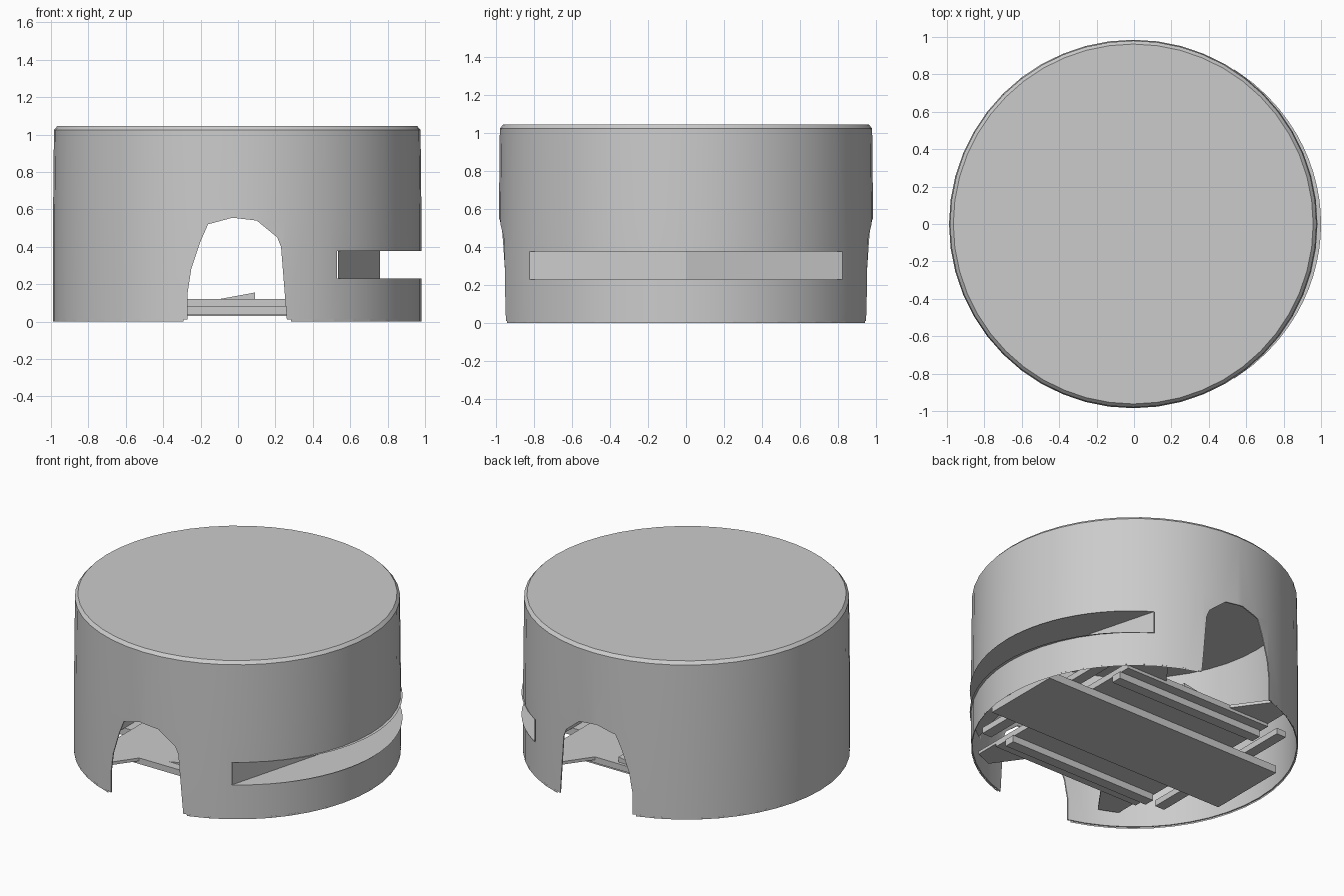
import bpy, bmesh, math

old = bpy.data.objects.get("Cube")
if old:
    bpy.data.objects.remove(old, do_unlink=True)

grey = bpy.data.materials.new("plain_grey")
grey.use_nodes = True
colour = (0.6, 0.6, 0.6, 1)
grey.diffuse_color = colour
grey.node_tree.nodes["Principled BSDF"].inputs["Base Color"].default_value = colour


def finish(name, bm):
    bmesh.ops.recalc_face_normals(bm, faces=bm.faces)
    mesh = bpy.data.meshes.new(name)
    bm.to_mesh(mesh)
    bm.free()
    mesh.materials.append(grey)
    obj = bpy.data.objects.new(name, mesh)
    bpy.context.collection.objects.link(obj)
    return obj


def prism(name, points, offset):
    """Extrude a closed polygon along an offset."""
    bm = bmesh.new()
    face = bm.faces.new([bm.verts.new(p) for p in points])
    new = bmesh.ops.extrude_face_region(bm, geom=[face])["geom"]
    verts = [g for g in new if isinstance(g, bmesh.types.BMVert)]
    bmesh.ops.translate(bm, verts=verts, vec=offset)
    return finish(name, bm)


def board(name, x0, x1, y0, y1, z0, z1):
    pts = [(x0, y0, z0), (x1, y0, z0), (x1, y1, z0), (x0, y1, z0)]
    return prism(name, pts, (0, 0, z1 - z0))


# Hollow drum: rings of (radius, height), outside then inside
SIDES, WALL, TOP, RADIUS = 48, 0.008, 1.045, 0.985
outer = [(RADIUS, 0.01), (RADIUS, 0.55), (0.98, 1.025), (0.962, TOP)]
inner = [(0.977, 0.01), (0.977, 0.55), (0.965, TOP - WALL)]
bm = bmesh.new()


def ring(r, z):
    angles = [math.tau * i / SIDES for i in range(SIDES)]
    return [bm.verts.new((r * math.cos(a) - 0.004, r * math.sin(a), z)) for a in angles]


rows = [ring(*r) for r in reversed(inner)] + [ring(*r) for r in outer]
for low, high in zip(rows, rows[1:]):
    for i in range(SIDES):
        j = (i + 1) % SIDES
        bm.faces.new((low[i], low[j], high[j], high[i]))
bm.faces.new(rows[0])
bm.faces.new(rows[-1])
drum = finish("drum", bm)

# Arched doorway cut through front and back
arch = [(-0.27, -0.1), (-0.27, 0.15), (-0.25, 0.28), (-0.2, 0.43), (-0.16, 0.52),
        (-0.03, 0.555), (0.1, 0.54), (0.21, 0.45), (0.23, 0.4), (0.25, 0.15), (0.27, -0.1)]
door_cutter = prism("door_cutter", [(x, -1.2, z) for x, z in arch], (0, 2.4, 0))

# Long slot cut around the side
LOW, HIGH, END, NOTCH = 0.23, 0.378, 0.825, 0.535
slot_cutter = board("slot_cutter", 0.45, 1.2, -END, END, LOW, HIGH)

for cutter in (door_cutter, slot_cutter):
    mod = drum.modifiers.new(cutter.name, "BOOLEAN")
    mod.operation = "DIFFERENCE"
    mod.solver = "EXACT"
    mod.object = cutter
    cutter.hide_render = True
bpy.context.view_layer.objects.active = drum
drum.select_set(True)
for mod in list(drum.modifiers):
    bpy.ops.object.modifier_apply(modifier=mod.name)
bpy.ops.object.shade_smooth_by_angle(angle=math.radians(25))
for cutter in (door_cutter, slot_cutter):
    bpy.data.objects.remove(cutter, do_unlink=True)

# Shallow pocket behind the slot: floor, ceiling and a slightly bent back wall
bm = bmesh.new()
STEPS = 24
cols = []
for i in range(STEPS + 1):
    t = 2 * i / STEPS - 1
    y = END * t
    back = 0.76 - (0.76 - NOTCH) * abs(t)
    front = math.sqrt(RADIUS ** 2 - y ** 2) + 0.015 * (1 - t * t)
    path = [(front, LOW), (back, LOW), (back, HIGH), (front, HIGH)]
    cols.append([bm.verts.new((x, y, z)) for x, z in path])
for a, b in zip(cols, cols[1:]):
    for k in range(3):
        bm.faces.new((a[k], a[k + 1], b[k + 1], b[k]))
finish("slot_pocket", bm)

# Floor deck and the long plank under it
board("floor_deck", -0.55, 0.55, -0.64, 0.6, 0.08, 0.12)
board("centre_plank", -0.89, 0.89, -0.27, 0.27, 0.03, 0.08)

# Battens across the ends, and corner panels reaching to the wall
corner = [(0.25, 0.6), (0.43, 0.85), (0.55, 0.8), (0.55, 0.6)]
for sx, side in ((-1, "right"), (1, "left")):
    x = 0.68 * sx
    board(side + "_cross_batten", x - 0.035, x + 0.035, -0.57, 0.57, 0.08, 0.12)
    for sy, end in ((-1, "front"), (1, "back")):
        pts = [(px * sx, py * sy, 0.1) for px, py in corner]
        prism(end + "_" + side + "_corner_panel", pts, (0, 0, 0.02))

# Narrow strips under the deck and small wedges lying on it
for sy, end in ((-1, "front"), (1, "back")):
    y = 0.5 * sy
    board(end + "_strip", -0.54, 0.56, y - 0.035, y + 0.035, 0.035, 0.08)
    wedge = [(-0.1, y, 0.12), (0.09, y, 0.12), (0.09, y, 0.155)]
    prism(end + "_deck_wedge", wedge, (0, 0.08 * sy, 0))

# Thin foot ring under the wall, open at the doorways
bm = bmesh.new()
for half in (0, math.pi):
    prev = None
    for i in range(21):
        a = half - math.radians(73) + math.radians(146) * i / 20
        c, s = RADIUS * math.cos(a) - 0.004, RADIUS * math.sin(a)
        pair = [bm.verts.new((c, s, 0)), bm.verts.new((c, s, 0.01))]
        if prev:
            bm.faces.new((prev[0], pair[0], pair[1], prev[1]))
        prev = pair
finish("foot_ring", bm)
